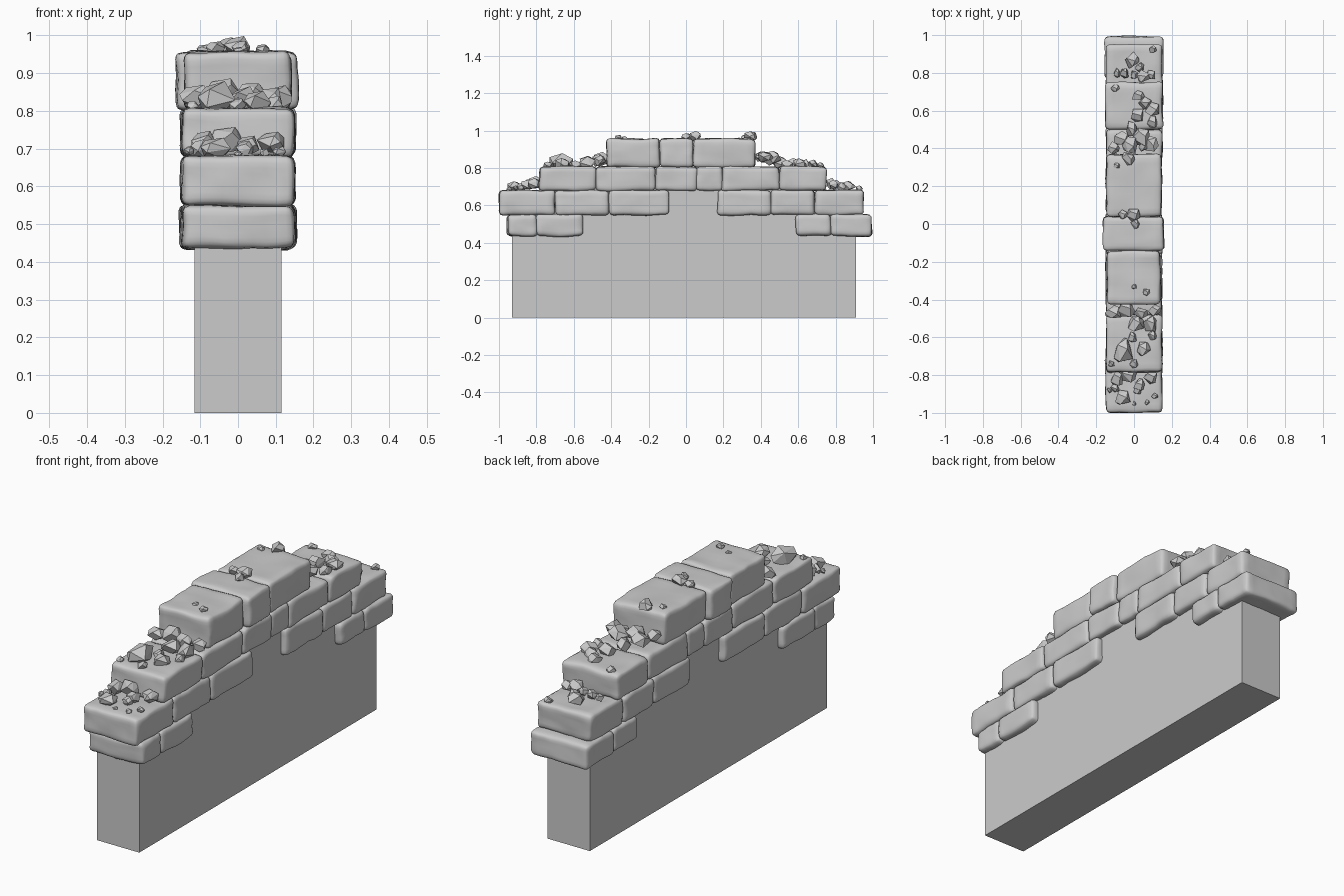
import bpy, bmesh, math, random
from mathutils import Vector, noise

if "Cube" in bpy.data.objects:
    bpy.data.objects.remove(bpy.data.objects["Cube"])

random.seed(4)


def finish(bm, name, smooth=False):
    bmesh.ops.recalc_face_normals(bm, faces=bm.faces)
    mesh = bpy.data.meshes.new(name)
    bm.to_mesh(mesh)
    bm.free()
    obj = bpy.data.objects.new(name, mesh)
    bpy.context.collection.objects.link(obj)
    if smooth:
        mesh.polygons.foreach_set("use_smooth", [True] * len(mesh.polygons))
    return obj


# Plain inner wall, stepped up inside the stones
bm = bmesh.new()
profile = [(-0.93, 0), (0.91, 0), (0.91, 0.6), (0.66, 0.6), (0.66, 0.72),
           (-0.68, 0.72), (-0.68, 0.6), (-0.93, 0.6)]
face = bm.faces.new([bm.verts.new((-0.115, y, z)) for y, z in profile])
ext = bmesh.ops.extrude_face_region(bm, geom=[face])
bmesh.ops.translate(bm, vec=(0.23, 0, 0),
                    verts=[v for v in ext["geom"] if isinstance(v, bmesh.types.BMVert)])
finish(bm, "wall_core")


# Worn block: rounded box with gentle noise
def block(name, x0, x1, y0, y1, z0, z1, radius=0.022):
    bm = bmesh.new()
    bmesh.ops.create_cube(bm, size=2)
    bmesh.ops.subdivide_edges(bm, edges=bm.edges[:], cuts=11, use_grid_fill=True)
    center = Vector((x0 + x1, y0 + y1, z0 + z1)) / 2
    half = Vector((x1 - x0, y1 - y0, z1 - z0)) / 2
    seed = Vector([random.uniform(-50, 50) for _ in range(3)])
    tilt = random.uniform(-0.03, 0.03)
    for v in bm.verts:
        p = Vector([math.sin(c * math.pi / 2) * h for c, h in zip(v.co, half)])
        inner = Vector([max(-h + radius, min(h - radius, c)) for c, h in zip(p, half)])
        d = p - inner
        if d.length > 1e-6:
            k = max(abs(c) for c in d)
            p = inner + d.normalized() * k if k < radius * 0.999 else inner + d.normalized() * radius
        n = noise.noise_vector(p * 9 + seed) * 0.007 + noise.noise_vector(p * 25 + seed) * 0.0025
        p += n
        p.y += tilt * p.z
        v.co = center + p
    return finish(bm, name, True)


# Courses of blocks: (bottom, top, y ranges)
courses = [
    (0.435, 0.552, [(-0.955, -0.795), (-0.80, -0.55), (0.585, 0.775), (0.772, 0.995)]),
    (0.548, 0.682, [(-1.0, -0.70), (-0.70, -0.41), (-0.41, -0.09),
                    (0.17, 0.455), (0.453, 0.69), (0.69, 0.95)]),
    (0.678, 0.808, [(-0.785, -0.48), (-0.48, -0.165), (-0.165, 0.06),
                    (0.055, 0.195), (0.19, 0.50), (0.50, 0.75)]),
    (0.804, 0.957, [(-0.425, -0.14), (-0.14, 0.04), (0.038, 0.37)]),
]
for row, (z0, z1, spans) in enumerate(courses, 1):
    for i, (y0, y1) in enumerate(spans, 1):
        w = 0.15 + random.uniform(-0.005, 0.006)
        x0, x1 = -w, w
        if row == 4:
            x0, x1 = [(-0.143, 0.138), (-0.163, 0.158), (-0.145, 0.143)][i - 1]
        block(f"block_row{row}_{i}", x0, x1, y0, y1, z0, z1)


# Angular rubble chip: hull of random points
def chip(bm, x, y, z, r):
    squash = Vector((random.uniform(0.75, 1.1), random.uniform(0.75, 1.1), random.uniform(0.6, 0.85)))
    verts = []
    for i in range(11):
        t = 1 - 2 * (i + 0.5) / 11
        a = i * 2.4 + random.uniform(-0.5, 0.5)
        s = math.sqrt(1 - t * t)
        d = Vector((s * math.cos(a), s * math.sin(a), t)) * random.uniform(0.85, 1.1)
        verts.append(bm.verts.new(Vector((x, y, z)) + d * squash * r))
    res = bmesh.ops.convex_hull(bm, input=verts)
    loose = [v for v in verts if v.is_valid and not v.link_faces]
    bmesh.ops.delete(bm, geom=loose, context='VERTS')


# Rubble heap: chips (x, y, radius) on a ledge, raised near one y position
def heap(name, z, chips, peak=0, lift=0, reach=0.15):
    bm = bmesh.new()
    for x, y, r in chips:
        up = lift * max(0, 1 - abs(y - peak) / reach)
        chip(bm, x, y, z + 0.35 * r + up, r)
    bmesh.ops.dissolve_limit(bm, angle_limit=math.radians(12), verts=bm.verts[:], edges=bm.edges[:])
    finish(bm, name)


heap("rubble_back_low", 0.68, [
    (0.1, 0.925, 0.03), (-0.01, 0.865, 0.05), (-0.05, 0.80, 0.035), (0.05, 0.78, 0.045),
    (0, 0.79, 0.03), (-0.09, 0.8, 0.025), (0.09, 0.79, 0.035), (0.03, 0.83, 0.03)], 0.77, 0.02)
heap("rubble_back_high", 0.805, [
    (-0.1, 0.72, 0.022), (0.02, 0.68, 0.042), (0.06, 0.64, 0.04), (0.1, 0.61, 0.045),
    (0.02, 0.58, 0.045), (0.1, 0.54, 0.035), (-0.01, 0.5, 0.045), (0.04, 0.46, 0.06),
    (-0.07, 0.45, 0.05), (0.09, 0.42, 0.05), (-0.11, 0.4, 0.04), (-0.02, 0.42, 0.05),
    (0.05, 0.41, 0.03)], 0.39, 0.045)
heap("rubble_top", 0.955, [
    (-0.09, 0.31, 0.02), (-0.03, 0.345, 0.038), (-0.06, 0.05, 0.032), (0, 0.05, 0.045),
    (0.01, 0, 0.032), (0, -0.33, 0.018), (0.065, -0.36, 0.025)])
heap("rubble_front_high", 0.805, [
    (-0.11, -0.47, 0.045), (-0.04, -0.45, 0.055), (0.04, -0.47, 0.05), (0.11, -0.46, 0.04),
    (0.01, -0.53, 0.05), (0.09, -0.53, 0.045), (0.1, -0.59, 0.035), (-0.06, -0.67, 0.068),
    (0.05, -0.66, 0.05), (0, -0.74, 0.03), (-0.12, -0.74, 0.02), (-0.01, -0.6, 0.035)],
    -0.43, 0.025)
heap("rubble_front_low", 0.68, [
    (-0.09, -0.82, 0.045), (-0.03, -0.8, 0.05), (0.09, -0.81, 0.045), (0.03, -0.85, 0.045),
    (-0.1, -0.87, 0.03), (-0.06, -0.92, 0.048), (0.02, -0.88, 0.03), (0.07, -0.945, 0.018),
    (0.11, -0.91, 0.02), (0, -0.95, 0.015), (-0.13, -0.88, 0.018)], -0.79, 0.025)
